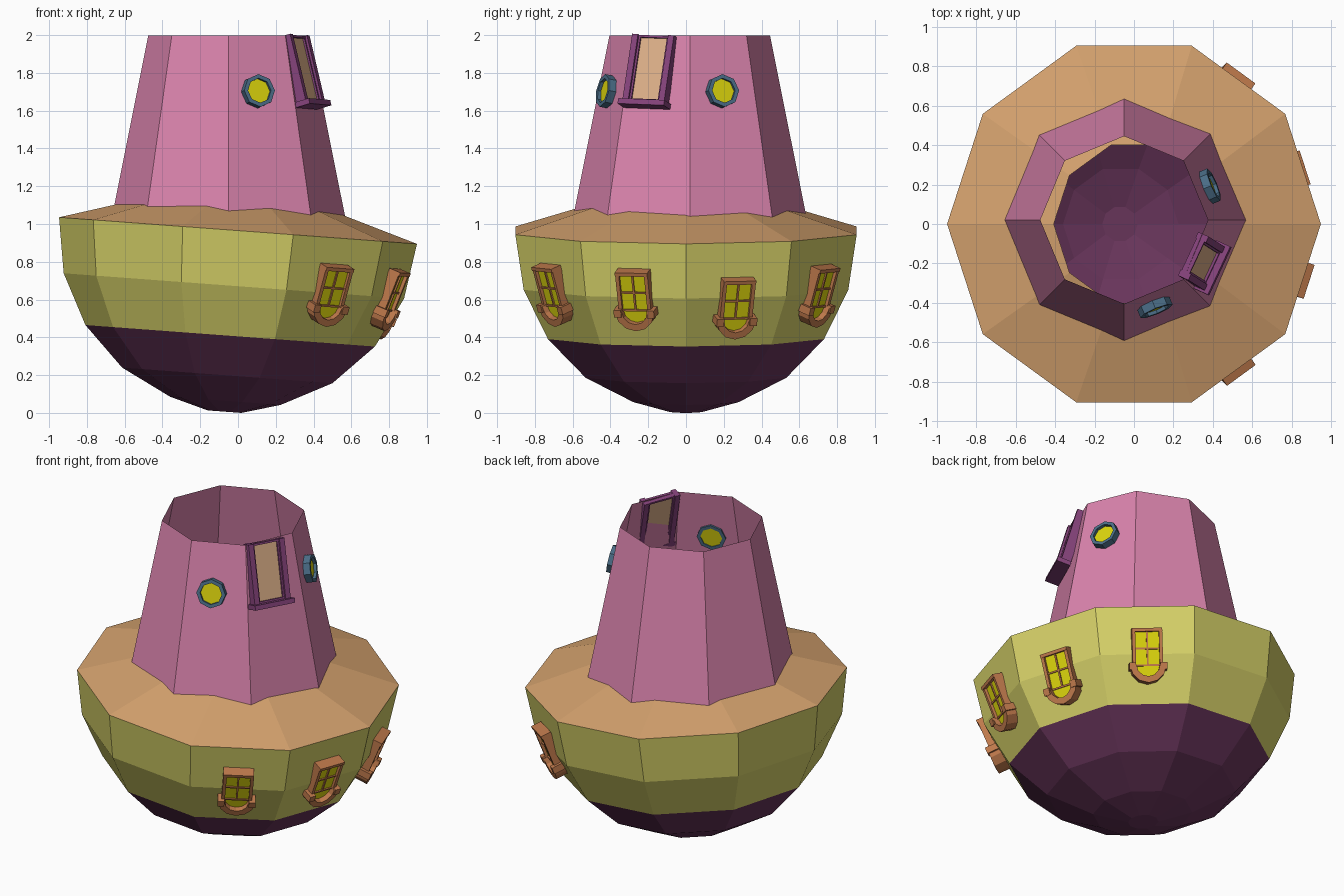
import bpy, bmesh
from math import sin, cos, pi, radians
from mathutils import Matrix, Vector

if "Cube" in bpy.data.objects:
    bpy.data.objects.remove(bpy.data.objects["Cube"])


def material(name, rgb):
    m = bpy.data.materials.new(name)
    m.diffuse_color = [c ** 2.2 for c in rgb] + [1]
    m.use_nodes = True
    m.node_tree.nodes["Principled BSDF"].inputs["Base Color"].default_value = m.diffuse_color
    return m


PINK = material("pink_wall", (.85, .51, .67))
GREEN = material("olive_wall", (.84, .82, .41))
PLUM = material("plum_base", (.41, .22, .36))
TAN = material("tan_roof", (.83, .63, .43))
WOOD = material("wood_frame", (.74, .47, .30))
GLASS = material("yellow_glass", (.86, .83, .08))
STEEL = material("blue_frame", (.30, .43, .53))
VIOLET = material("violet_frame", (.52, .27, .48))
PANE = material("tan_pane", (.86, .68, .53))


def finish(name, bm, mats, matrix):
    me = bpy.data.meshes.new(name)
    bm.to_mesh(me)
    bm.free()
    for m in mats:
        me.materials.append(m)
    ob = bpy.data.objects.new(name, me)
    ob.matrix_world = matrix
    bpy.context.collection.objects.link(ob)
    return ob


def lathe(name, rings, sides, mats, matrix, band_mats=None, cap=False):
    """Open faceted shell through (radius, z) rings, listed bottom to top."""
    bm = bmesh.new()
    loops = [[bm.verts.new((r * cos(2 * pi * i / sides), r * sin(2 * pi * i / sides), z))
              for i in range(sides)] for r, z in rings]
    for k in range(len(rings) - 1):
        for i in range(sides):
            j = (i + 1) % sides
            f = bm.faces.new((loops[k][i], loops[k][j], loops[k + 1][j], loops[k + 1][i]))
            f.material_index = band_mats[k] if band_mats else 0
    if cap:
        bm.faces.new(loops[0][::-1])
    return finish(name, bm, mats, matrix)


def prism(bm, pts, n0, n1, mat=0):
    """Extrude a counter-clockwise outline from n0 to n1."""
    a = [bm.verts.new((x, y, n0)) for x, y in pts]
    b = [bm.verts.new((x, y, n1)) for x, y in pts]
    faces = [bm.faces.new(a[::-1]), bm.faces.new(b)]
    for i in range(len(pts)):
        j = (i + 1) % len(pts)
        faces.append(bm.faces.new((a[i], a[j], b[j], b[i])))
    for f in faces:
        f.material_index = mat


def box(bm, u0, u1, v0, v1, n0, n1, mat=0):
    prism(bm, [(u0, v0), (u1, v0), (u1, v1), (u0, v1)], n0, n1, mat)


def arc(r, a0, a1, steps, cy=0):
    return [(r * cos(radians(a0 + (a1 - a0) * i / steps)),
             cy + r * sin(radians(a0 + (a1 - a0) * i / steps))) for i in range(steps + 1)]


def band(bm, outer, inner, n0, n1):
    """Row of blocks between two matching outlines."""
    for i in range(len(outer) - 1):
        prism(bm, [inner[i], outer[i], outer[i + 1], inner[i + 1]], n0, n1)


def frame(pos, angle, lean, skew=0):
    """Axes for a window: x along the wall, y up, z outward."""
    a = radians(angle)
    out = Vector((cos(a), sin(a), 0))
    u = Vector((-sin(a), cos(a), 0))
    L = radians(lean)
    v = out * sin(L) + Vector((0, 0, cos(L)))
    n = out * cos(L) - Vector((0, 0, sin(L)))
    v = v + u * skew
    m = Matrix((u, v, n)).transposed().to_4x4()
    m.translation = pos
    return m


# Tilted lower body: ten-sided half sphere with a shallow roof ring
TILT = Matrix.Translation((0, 0, .965)) @ Matrix.Rotation(radians(4.25), 4, 'Y')
R = .95
rings = [(.09, -.961)] + [(R * cos(radians(d)), -R * sin(radians(d))) for d in (72, 54, 36, 18, 0)]
lathe("lower_body", rings, 10, [PLUM, GREEN], TILT, [0, 0, 0, 1, 1], cap=True)
lathe("body_roof", [(R, 0), (.42, .162)], 10, [TAN], TILT)

# Tapered eight-sided tower, open at the top
CX, CY = -.05, .02
lathe("tower", [(.625, 1.0), (.425, 1.998)], 8, [PINK], Matrix.Translation((CX, CY, 0)))


# Arched windows around the right side of the body
def arched_window(name, matrix):
    bm = bmesh.new()
    cy = -.055
    prism(bm, arc(.074, 180, 360, 6, cy) + [(.074, .15), (-.074, .15)], -.03, .012, 1)
    for s in (-1, 1):
        box(bm, s * .08 - .01, s * .08 + .01, cy, .15, -.03, .03)
        box(bm, s * .092 - .02, s * .092 + .02, cy - .03, cy + .012, -.04, .052)
    box(bm, -.09, .09, .145, .165, -.03, .035)
    band(bm, arc(.108, 180, 360, 6, cy), arc(.07, 180, 360, 6, cy), -.04, .045)
    box(bm, -.005, .005, cy, .15, 0, .02)
    for v in (cy, .045):
        box(bm, -.075, .075, v - .005, v + .005, 0, .02)
    finish(name, bm, [WOOD, GLASS], matrix)


for i, (ang, d) in enumerate([(-54, .305), (-18, .305), (18, .35), (54, .31)]):
    r = .866 - (d - .3) * .4
    pos = (r * cos(radians(ang)), r * sin(radians(ang)), -d)
    arched_window(f"arched_window_{i + 1}", TILT @ frame(pos, ang, 18))

# Round windows on two tower faces
for i, (ang, shift) in enumerate([(-67.5, -.025), (22.5, -.008)]):
    a = radians(ang)
    r = .452
    pos = (CX + r * cos(a) - shift * sin(a), CY + r * sin(a) + shift * cos(a), 1.70)
    bm = bmesh.new()
    prism(bm, arc(.07, 0, 315, 7), -.01, .02, 1)
    band(bm, arc(.088, 0, 360, 8), arc(.066, 0, 360, 8), -.015, .038)
    finish(f"round_window_{i + 1}", bm, [STEEL, GLASS], frame(pos, ang, -10.5))

# Tall framed window on the tower, leaning with the wall
bm = bmesh.new()
box(bm, -.1, .1, -.17, .185, -.012, .012, 1)
for s in (-1, 1):
    box(bm, s * .105 - .017, s * .105 + .017, -.17, .192, -.025, .035)
    box(bm, s * .083 - .006, s * .083 + .006, -.16, .188, -.018, .022)
box(bm, -.135, .135, -.197, -.168, -.025, .06)
box(bm, -.09, .09, -.168, -.157, -.018, .025)
box(bm, -.1, .1, .178, .19, -.02, .025)
a = radians(-22.5)
r, shift = .44, -.043
pos = (CX + r * cos(a) - shift * sin(a), CY + r * sin(a) + shift * cos(a), 1.808)
finish("tall_window", bm, [VIOLET, PANE], frame(pos, -22.5, -14, .09))
